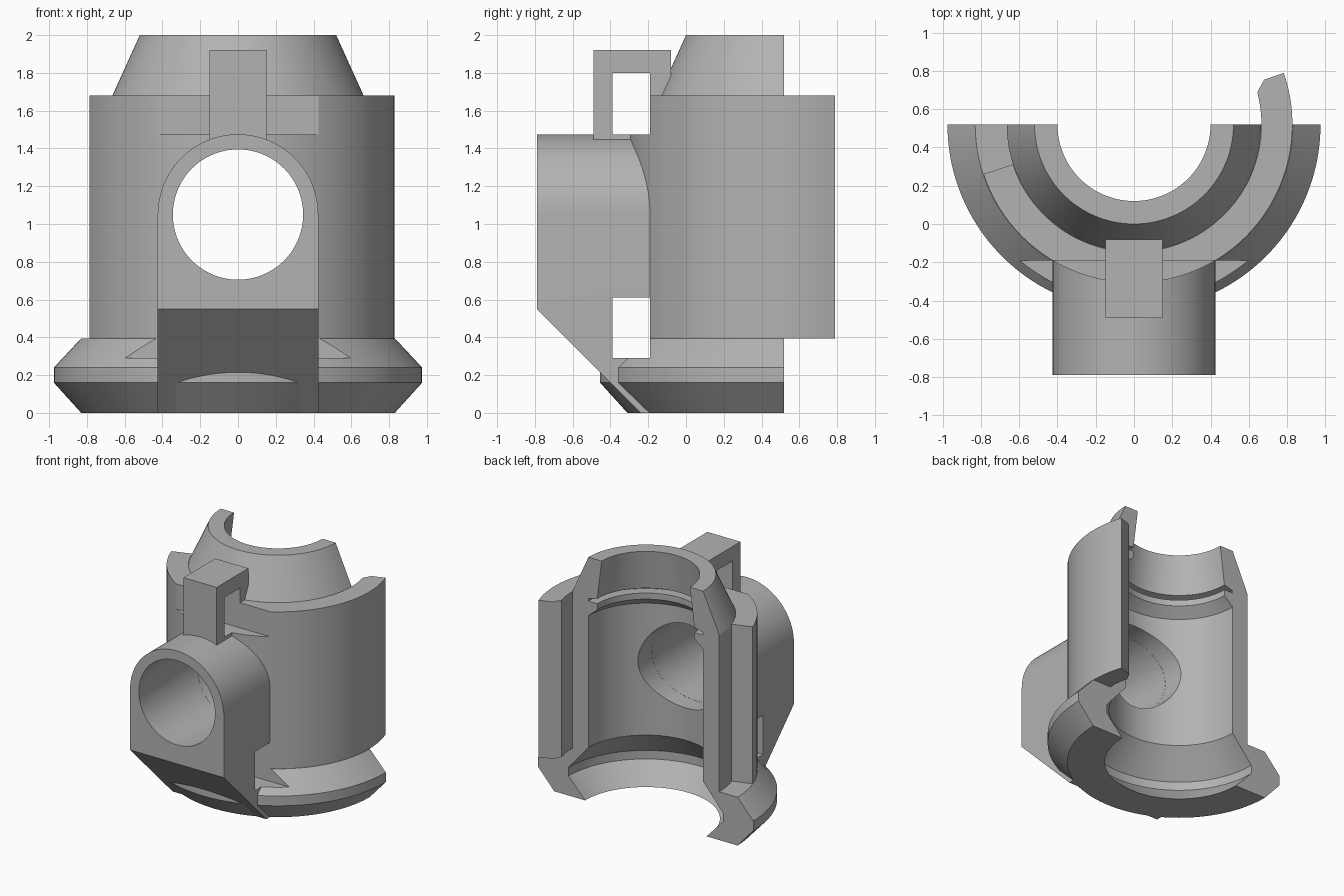
import bpy, bmesh, math

if "Cube" in bpy.data.objects:
    bpy.data.objects.remove(bpy.data.objects["Cube"])

CY = 0.52  # y of the shell axis, also the plane where the half shell is open

grey = bpy.data.materials.new("plain grey")
grey.diffuse_color = (0.45, 0.45, 0.45, 1)
grey.use_nodes = True
grey.node_tree.nodes["Principled BSDF"].inputs["Base Color"].default_value = grey.diffuse_color


def finish(bm, name):
    bmesh.ops.recalc_face_normals(bm, faces=bm.faces)
    me = bpy.data.meshes.new(name)
    bm.to_mesh(me)
    bm.free()
    ob = bpy.data.objects.new(name, me)
    me.materials.append(grey)
    bpy.context.collection.objects.link(ob)
    return ob


def bridge(bm, rings):
    """Close a row of equal vertex rings into a capped solid."""
    for a, b in zip(rings, rings[1:]):
        n = len(a)
        for i in range(n):
            bm.faces.new((a[i], a[(i + 1) % n], b[(i + 1) % n], b[i]))
    bm.faces.new(rings[0])
    bm.faces.new(rings[-1])


def sweep(name, profile, steps=72):
    """Revolve (radius, z, start, end) points around the shell axis."""
    bm = bmesh.new()
    rings = []
    for k in range(steps + 1):
        ring = []
        for r, z, a0, a1 in profile:
            a = math.radians(a0 + (a1 - a0) * k / steps)
            ring.append(bm.verts.new((r * math.cos(a), CY + r * math.sin(a), z)))
        rings.append(ring)
    bridge(bm, rings)
    return finish(bm, name)


def prism(name, points, axis, lo, hi):
    """Extrude a 2D outline along x (outline y,z) or y (outline x,z)."""
    bm = bmesh.new()
    place = (lambda p, t: (t, p[0], p[1])) if axis == 'x' else (lambda p, t: (p[0], t, p[1]))
    bridge(bm, [[bm.verts.new(place(p, t)) for p in points] for t in (lo, hi)])
    return finish(bm, name)


def box(name, x, y0, y1, z0, z1):
    return prism(name, [(y0, z0), (y1, z0), (y1, z1), (y0, z1)], 'x', -x, x)


def arc(r, z, a0, a1, n):
    return [(r * math.cos(math.radians(a0 + (a1 - a0) * i / n)),
             z + r * math.sin(math.radians(a0 + (a1 - a0) * i / n))) for i in range(n + 1)]


def combine(ob, cutters, op='DIFFERENCE'):
    bpy.context.view_layer.objects.active = ob
    for c in cutters:
        m = ob.modifiers.new("cut", 'BOOLEAN')
        m.operation, m.solver, m.object = op, 'EXACT', c
        bpy.ops.object.modifier_apply(modifier=m.name)


# Half shell: flared foot, straight wall, tapered neck, retaining lip inside
shell_profile = [(0.55, 0), (0.83, 0), (0.975, 0.16), (0.975, 0.24), (0.83, 0.395),
                 (0.665, 0.395), (0.665, 1.68), (0.52, 2), (0.40, 2), (0.44, 1.68),
                 (0.52, 1.66), (0.52, 1.64), (0.44, 1.64), (0.44, 1.59), (0.52, 1.52),
                 (0.52, 0.44), (0.70, 0.23), (0.70, 0.16)]
shell = sweep("half_shell", [(r, z, 180, 360) for r, z in shell_profile])

# Outer sleeve, turned around the axis, with a chamfered leading end
sleeve = sweep("outer_sleeve", [(0.666, 0.395, 198.2, 374.7), (0.72, 0.395, 198.2, 379),
                                (0.828, 0.395, 198.2, 379), (0.828, 1.68, 198.2, 379),
                                (0.72, 1.68, 198.2, 379), (0.666, 1.68, 198.2, 374.7)])

# Front spout: arched block with a sloped underside
spout = prism("spout", arc(0.425, 1.05, 0, 180, 48) + [(-0.425, 0), (0.425, 0)],
              'y', -0.79, -0.185)
slope = prism("slope_cutter", [(-0.94, 0.70), (-0.14, -0.10), (-0.94, -0.10)], 'x', -0.6, 0.6)

# Strap loop above the spout
loop = box("strap_loop", 0.15, -0.49, -0.08, 1.42, 1.92)

# Cutters for the bore and the two strap slots
bore = prism("bore_cutter", arc(0.345, 1.05, 0, 355, 71), 'y', -1, 0.45)
low_slot = box("low_slot_cutter", 1.2, -0.39, -0.19, 0.29, 0.61)
top_slot = box("top_slot_cutter", 1.2, -0.39, -0.19, 1.475, 1.80)

combine(shell, [bore, low_slot])
combine(sleeve, [bore, low_slot, top_slot])
combine(spout, [slope, bore, low_slot])
combine(loop, [top_slot])

for c in (slope, bore, low_slot, top_slot):
    bpy.data.objects.remove(c)

# Smooth curved walls, keep edges crisp
bpy.ops.object.select_all(action='DESELECT')
for ob in (shell, sleeve, spout, loop):
    ob.select_set(True)
bpy.context.view_layer.objects.active = shell
bpy.ops.object.shade_smooth_by_angle(angle=math.radians(20))
